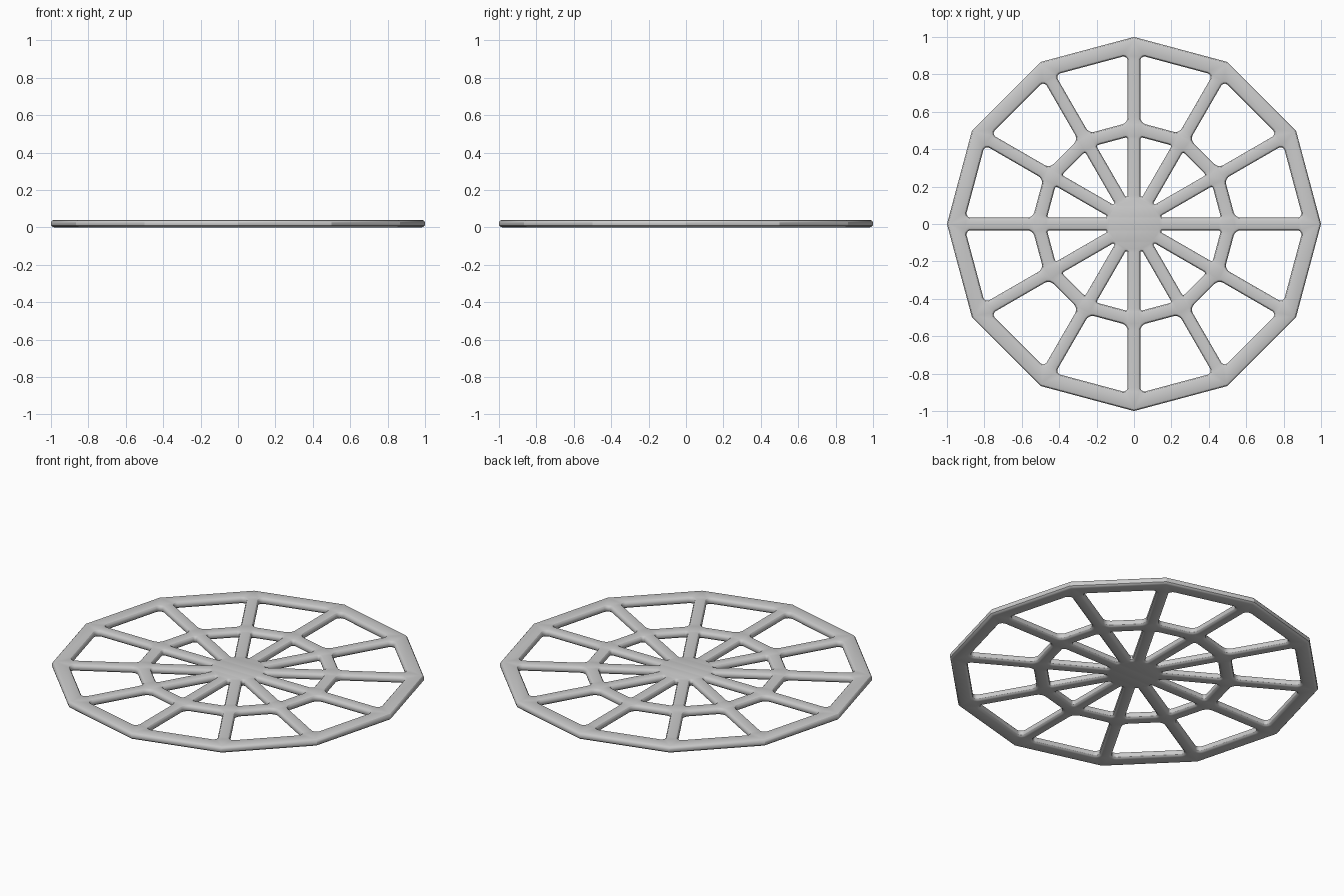
import bpy, bmesh
from math import sin, cos, tan, pi, radians
from mathutils import Vector

if "Cube" in bpy.data.objects:
    bpy.data.objects.remove(bpy.data.objects["Cube"])

N = 12
HALF = pi / N
W = 0.034          # spoke half width
# edge cross-section: (inset into the material, height)
PROFILE = [(0.017, 0.0), (0.008, 0.003), (0.002, 0.009), (0.0, 0.017), (0.0, 0.024),
           (0.002, 0.031), (0.007, 0.037), (0.015, 0.04)]


def filleted(corners, inset, steps=5):
    """Hole outline from CCW (u, v, radius) corners, grown outwards by inset."""
    out = []
    n = len(corners)
    for i, (u, v, r) in enumerate(corners):
        p = Vector((u, v))
        a = (p - Vector(corners[i - 1][:2])).normalized()
        b = (Vector(corners[(i + 1) % n][:2]) - p).normalized()
        turn = a.angle(b)
        bis = (b - a).normalized()
        centre = p + bis * (r / cos(turn / 2))
        start = Vector((a.y, -a.x))
        for k in range(steps + 1):
            t = turn * k / steps
            d = Vector((start.x * cos(t) - start.y * sin(t),
                        start.x * sin(t) + start.y * cos(t)))
            out.append(centre + d * (r + inset))
    return out


def outer_loop(inset):
    r = 1 - inset / cos(HALF)
    return [Vector((r * cos(2 * HALF * k), r * sin(2 * HALF * k))) for k in range(N)]


def side(u):
    return u * tan(HALF) - W / cos(HALF)


# hole shapes in the frame of one sector
A, B, C = 0.458, 0.531, 0.88
inner_hole = [(W / sin(HALF), 0, 0.007), (A, -side(A), 0.01), (A, side(A), 0.01)]
outer_hole = [(B, side(B), 0.04), (B, -side(B), 0.04),
              (C, -side(C), 0.022), (C, side(C), 0.022)]

bm = bmesh.new()
caps = {0: [], len(PROFILE) - 1: []}


def wall(loop_at):
    """Loft the rounded edge profile around one outline."""
    rings = [[bm.verts.new((p.x, p.y, z)) for p in loop_at(d)] for d, z in PROFILE]
    n = len(rings[0])
    for lo, hi in zip(rings, rings[1:]):
        for i in range(n):
            j = (i + 1) % n
            bm.faces.new((lo[i], lo[j], hi[j], hi[i]))
    for k in caps:
        for i in range(n):
            caps[k].append(bm.edges.get((rings[k][i], rings[k][(i + 1) % n])))


# outer rim wall and the two rings of openings
wall(outer_loop)
for k in range(N):
    ang = HALF * (2 * k + 1)
    c, s = cos(ang), sin(ang)
    for shape in (inner_hole, outer_hole):
        wall(lambda d: [Vector((p.x * c - p.y * s, p.x * s + p.y * c))
                        for p in filleted(shape, d)])

# flat underside and top
for edges in caps.values():
    bmesh.ops.triangle_fill(bm, use_beauty=True, edges=edges, normal=(0, 0, 1))
bmesh.ops.recalc_face_normals(bm, faces=bm.faces[:])

mesh = bpy.data.meshes.new("spoked_frame")
bm.to_mesh(mesh)
bm.free()
frame = bpy.data.objects.new("spoked_frame", mesh)
bpy.context.collection.objects.link(frame)
bpy.context.view_layer.objects.active = frame
frame.select_set(True)
bpy.ops.object.shade_smooth_by_angle(angle=radians(28))
